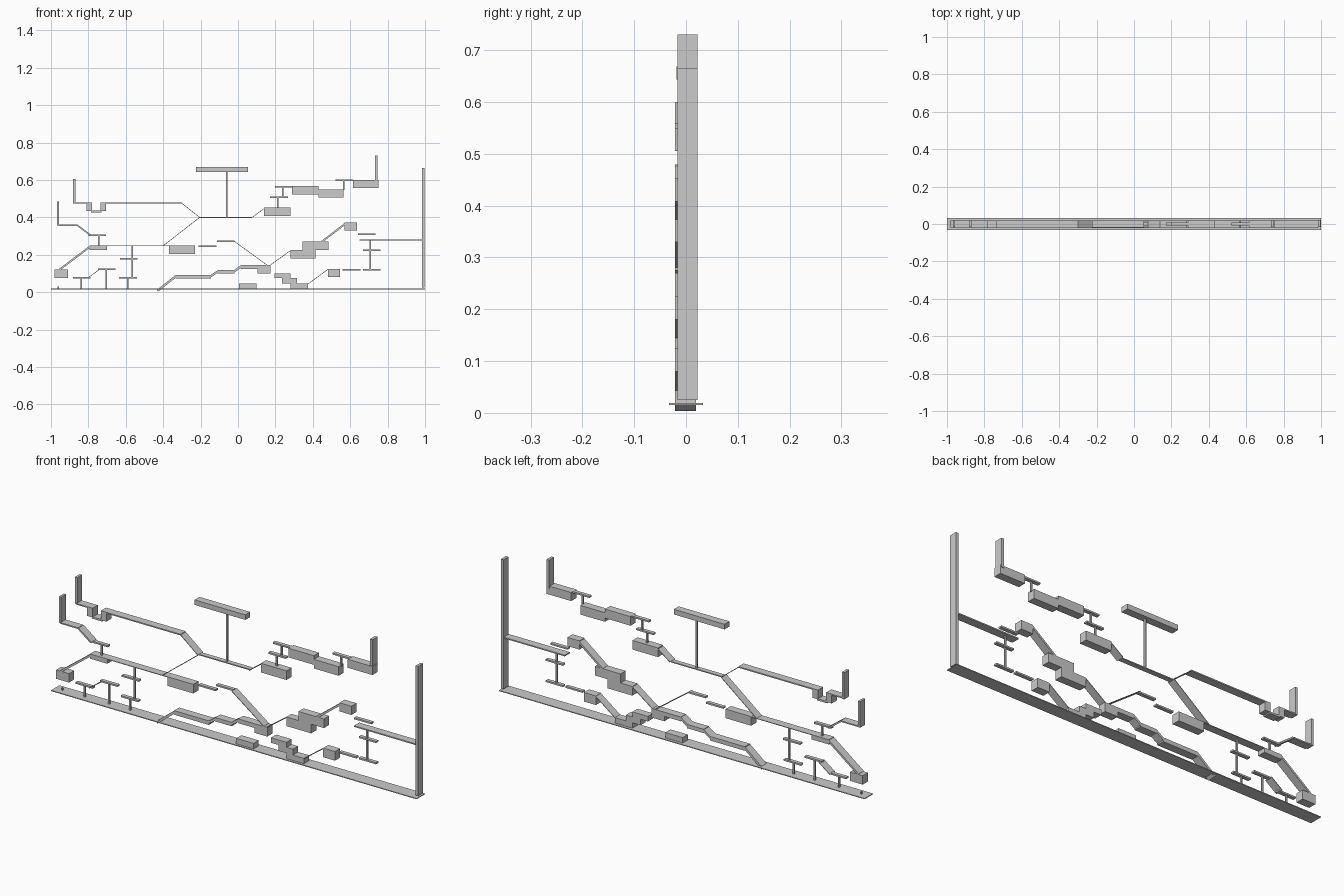
import bpy
from mathutils import Vector

FRONT, BACK = -0.021, 0.019      # usual depth of blocks and ramps


def prism(name, pts, y0=FRONT, y1=BACK):
    """Extrude an x-z outline from y0 to y1."""
    n = len(pts)
    verts = [(x, y, z) for y in (y0, y1) for x, z in pts]
    faces = [tuple(range(n)), tuple(reversed(range(n, 2 * n)))]
    faces += [(i + n, (i + 1) % n + n, (i + 1) % n, i) for i in range(n)]
    me = bpy.data.meshes.new(name)
    me.from_pydata(verts, [], faces)
    me.update()
    ob = bpy.data.objects.new(name, me)
    bpy.context.collection.objects.link(ob)
    return ob


def block(name, x0, x1, z0, z1, y0=FRONT, y1=BACK):
    return prism(name, [(x0, z0), (x1, z0), (x1, z1), (x0, z1)], y0, y1)


def ramp(name, a, b, t=0.003, y0=FRONT, y1=BACK):
    """Sloped slab centred on the line a-b."""
    a, b = Vector(a), Vector(b)
    d = (b - a).normalized()
    n = Vector((-d.y, d.x)) * t / 2
    return prism(name, [tuple(p) for p in (a - n, b - n, b + n, a + n)], y0, y1)


# ground plate
block("ground", -1, 1, 0.015, 0.019, -0.0325, 0.0325)

# upright end walls
for x0, x1, z0, z1 in [(0.983, 0.997, 0.025, 0.665), (0.733, 0.747, 0.59, 0.73),
                       (-0.881, -0.868, 0.473, 0.605), (-0.968, -0.956, 0.356, 0.485)]:
    block("wall", x0, x1, z0, z1, -0.016, 0.022)

# solid platform blocks
for b in [(0.14, 0.28, 0.408, 0.453), (0.29, 0.43, 0.523, 0.568),
          (0.43, 0.50, 0.505, 0.55), (0.50, 0.565, 0.505, 0.55),
          (0.615, 0.75, 0.558, 0.60),
          (0.28, 0.415, 0.18, 0.225), (0.345, 0.485, 0.225, 0.27),
          (0.57, 0.635, 0.33, 0.373), (0.48, 0.545, 0.08, 0.125),
          (-0.37, -0.23, 0.205, 0.25), (-0.795, -0.70, 0.226, 0.248),
          (-0.98, -0.91, 0.077, 0.121),
          (-0.335, -0.145, 0.072, 0.092), (-0.11, -0.02, 0.099, 0.118),
          (0.015, 0.14, 0.124, 0.145), (0.105, 0.175, 0.10, 0.145),
          (0.005, 0.10, 0.018, 0.046), (0.195, 0.28, 0.075, 0.10),
          (0.235, 0.315, 0.046, 0.075), (0.28, 0.375, 0.018, 0.046)]:
    block("platform_block", *b)

# pit with two side blocks
block("pit_side", -0.81, -0.78, 0.433, 0.478)
block("pit_side", -0.735, -0.705, 0.433, 0.478)
block("pit_floor", -0.785, -0.73, 0.427, 0.436)

# wide thin walkways: x range, height, thickness
for x0, x1, z, t in [(0.65, 0.984, 0.278, 0.006), (-0.735, -0.30, 0.476, 0.006),
                     (-0.87, -0.78, 0.476, 0.006), (-0.96, -0.86, 0.358, 0.006),
                     (-0.795, -0.23, 0.248, 0.003)]:
    block("walkway", x0, x1, z - t / 2, z + t / 2)
block("centre_walkway", -0.205, 0.075, 0.397, 0.402, -0.012, 0.012)

# ramps
for a, b, t in [((0.075, 0.40), (0.14, 0.447), 0.003),
                ((-0.40, 0.248), (-0.205, 0.40), 0.003),
                ((-0.30, 0.475), (-0.205, 0.40), 0.003),
                ((-0.86, 0.358), (-0.79, 0.306), 0.008),
                ((-0.955, 0.12), (-0.792, 0.243), 0.01),
                ((-0.02, 0.272), (0.155, 0.145), 0.003),
                ((0.17, 0.143), (0.28, 0.222), 0.003),
                ((0.445, 0.267), (0.575, 0.367), 0.01),
                ((-0.43, 0.008), (-0.333, 0.085), 0.012),
                ((-0.15, 0.083), (-0.107, 0.111), 0.012),
                ((-0.025, 0.109), (0.018, 0.139), 0.012),
                ((0.375, 0.044), (0.482, 0.123), 0.003),
                ((-0.80, 0.078), (-0.74, 0.122), 0.003)]:
    ramp("ramp", a, b, t)

# narrow planks: left end, height (all the same length)
for x, z in [(0.642, 0.31), (0.667, 0.224), (0.667, 0.119), (0.56, 0.119),
             (0.172, 0.508), (0.197, 0.564), (0.522, 0.598), (-0.80, 0.305),
             (-0.21, 0.246), (-0.113, 0.272), (-0.63, 0.18), (-0.635, 0.078),
             (-0.748, 0.123), (-0.882, 0.078)]:
    block("plank", x, x + 0.094, z - 0.004, z + 0.004, -0.009, 0.009)

# thin posts carrying the planks
for x, z0, z1 in [(0.708, 0.119, 0.276), (0.213, 0.453, 0.508), (0.238, 0.508, 0.564),
                  (0.565, 0.545, 0.598), (-0.745, 0.248, 0.305), (-0.06, 0.40, 0.648),
                  (-0.565, 0.078, 0.247), (-0.59, 0.018, 0.078), (-0.704, 0.018, 0.123),
                  (-0.837, 0.018, 0.078), (-0.96, 0.018, 0.031)]:
    block("post", x - 0.004, x + 0.004, z0, z1, -0.004, 0.004)

# large hanging bar on the centre post
block("hanging_bar", -0.225, 0.053, 0.643, 0.668, -0.018, 0.02)
